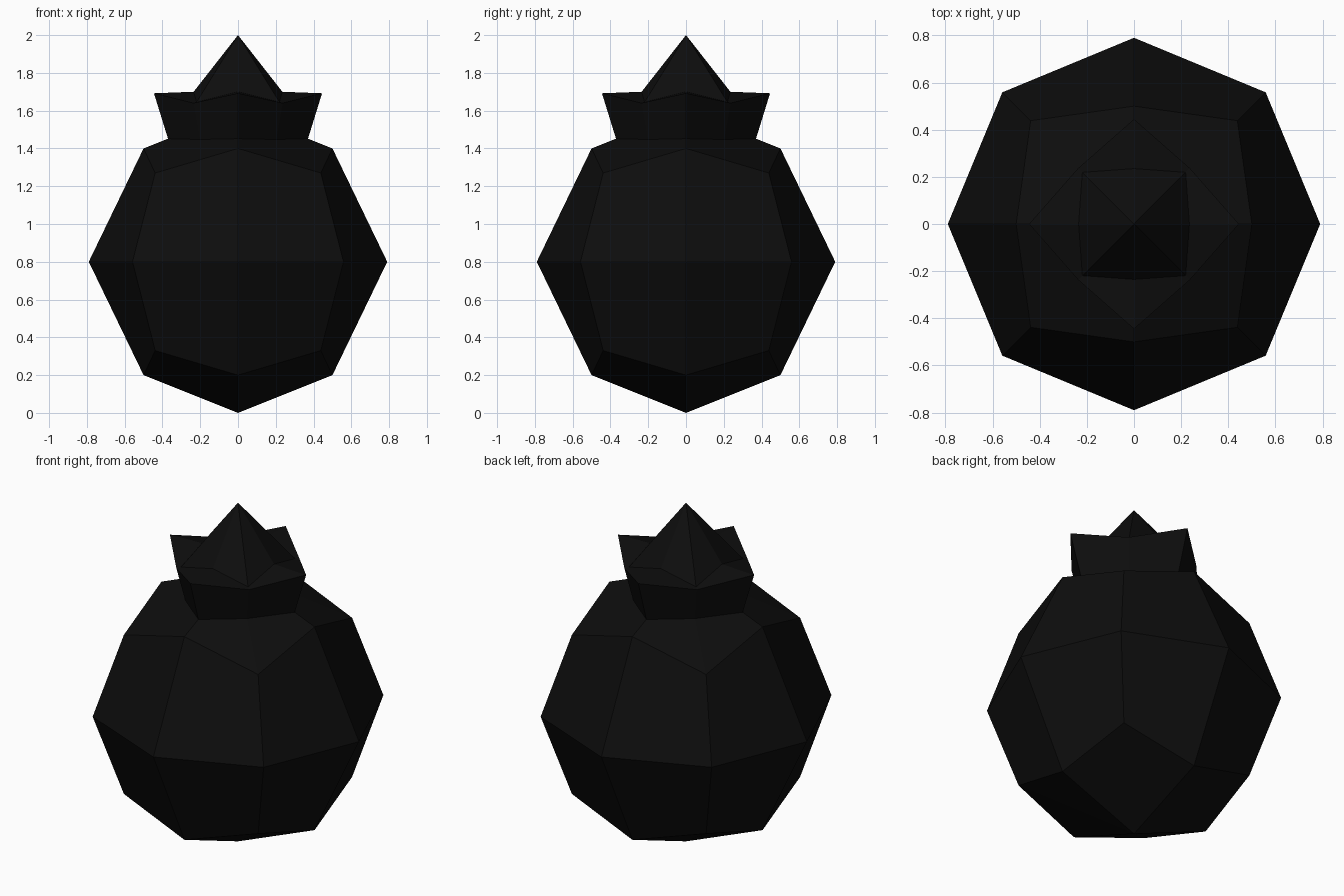
import bpy, bmesh, math

if "Cube" in bpy.data.objects:
    bpy.data.objects.remove(bpy.data.objects["Cube"])

dark = bpy.data.materials.new("dark")
dark.diffuse_color = (0.004, 0.004, 0.004, 1)
dark.use_nodes = True
dark.node_tree.nodes["Principled BSDF"].inputs["Base Color"].default_value = dark.diffuse_color


def loft(name, rings, bottom, top):
    """Eight-sided loft; each ring is (axis radius, axis z, diagonal radius, diagonal z)."""
    bm = bmesh.new()
    loops = []
    for ra, za, rd, zd in rings:
        loop = []
        for i in range(8):
            r, z = ((ra, za), (rd, zd))[i % 2]
            a = i * math.pi / 4
            loop.append(bm.verts.new((r * math.cos(a), r * math.sin(a), z)))
        loops.append(loop)
    for lo, hi in zip(loops, loops[1:]):
        for i in range(8):
            j = (i + 1) % 8
            bm.faces.new((lo[i], lo[j], hi[j], hi[i]))
    # close both ends at a point
    for loop, z in ((loops[0], bottom), (loops[-1], top)):
        tip = bm.verts.new((0, 0, z))
        for i in range(8):
            bm.faces.new((loop[i], loop[(i + 1) % 8], tip))
    bmesh.ops.recalc_face_normals(bm, faces=bm.faces[:])
    mesh = bpy.data.meshes.new(name)
    bm.to_mesh(mesh)
    bm.free()
    mesh.materials.append(dark)
    obj = bpy.data.objects.new(name, mesh)
    bpy.context.collection.objects.link(obj)
    return obj


# Round faceted body
loft("body", [(0.50, 0.20, 0.62, 0.33),
              (0.79, 0.80, 0.79, 0.80),
              (0.50, 1.40, 0.62, 1.27)], 0.0, 1.60)

# Flared collar with four tips and a pointed centre
loft("crown", [(0.37, 1.45, 0.28, 1.42),
               (0.445, 1.692, 0.335, 1.64),
               (0.235, 1.70, 0.31, 1.645)], 1.43, 2.0)
